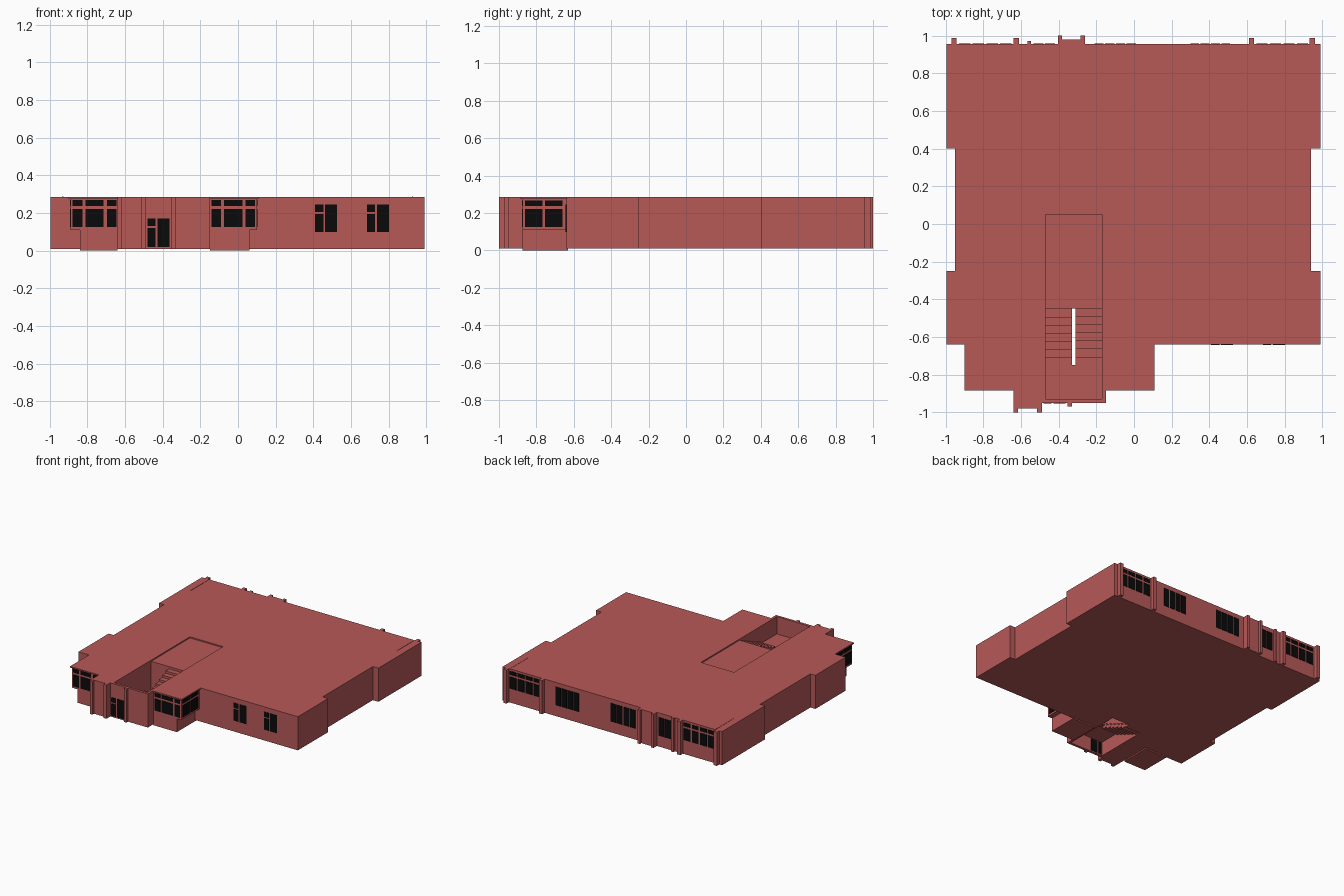
import bpy
import bmesh
from mathutils import Matrix, Vector

old = bpy.data.objects.get("Cube")
if old:
    bpy.data.objects.remove(old, do_unlink=True)


def material(name, rgb):
    m = bpy.data.materials.new(name)
    m.use_nodes = True
    m.diffuse_color = (*rgb, 1)
    m.node_tree.nodes["Principled BSDF"].inputs["Base Color"].default_value = (*rgb, 1)
    return m


RED = material("brick red", (0.47, 0.1, 0.097))
BLACK = material("window black", (0.003, 0.003, 0.003))
LOW, TOP = 0.01, 0.285


def finish(name, bm, mat):
    mesh = bpy.data.meshes.new(name)
    bm.to_mesh(mesh)
    bm.free()
    mesh.materials.append(mat)
    ob = bpy.data.objects.new(name, mesh)
    bpy.context.collection.objects.link(ob)
    return ob


def boxes(name, spans, mat=RED):
    """One object made of boxes, each given as x, y and z ranges."""
    bm = bmesh.new()
    for span in spans:
        size = [b - a for a, b in span]
        mid = Vector([(a + b) / 2 for a, b in span])
        bmesh.ops.create_cube(bm, size=1, matrix=Matrix.Translation(mid) @ Matrix.Diagonal((*size, 1)))
    return finish(name, bm, mat)


def window(name, wall, columns, rows, axis="y"):
    """Thin dark panes on a wall plane, split into columns and rows."""
    depth = (wall - 0.003, wall + 0.003)
    spans = []
    for c in columns:
        for r in rows:
            spans.append((c, depth, r) if axis == "y" else (depth, c, r))
    boxes(name, spans, BLACK)


def split(start, end, count, gap=0.012):
    w = (end - start - gap * (count - 1)) / count
    return [(start + i * (w + gap), start + i * (w + gap) + w) for i in range(count)]


# Main storey, extruded from its plan
plan = [(-0.995, -0.64), (-0.64, -0.64), (-0.64, -0.95), (-0.15, -0.95), (-0.15, -0.64),
        (0.99, -0.64), (0.99, -0.25), (0.94, -0.25), (0.94, 0.4), (0.99, 0.4),
        (0.99, 0.955), (-0.995, 0.955), (-0.995, 0.4), (-0.95, 0.4), (-0.95, -0.25), (-0.995, -0.25)]
bm = bmesh.new()
floor = bm.faces.new([bm.verts.new((x, y, LOW)) for x, y in plan])
risen = bmesh.ops.extrude_face_region(bm, geom=[floor])
bmesh.ops.translate(bm, verts=[v for v in risen["geom"] if isinstance(v, bmesh.types.BMVert)],
                    vec=(0, 0, TOP - LOW))
bmesh.ops.recalc_face_normals(bm, faces=bm.faces)
storey = finish("main_storey", bm, RED)

# Stairwell shaft and the shallow floor recess behind it
WELL = (-0.47, -0.17)
for name, y, z in (("stairwell_cutter", (-0.93, -0.45), (-0.1, 0.4)),
                   ("recess_cutter", (-0.5, 0.05), (0.275, 0.4))):
    cutter = boxes(name, [(WELL, y, z)])
    cutter.hide_render = True
    cutter.hide_viewport = True
    cutter.display_type = "WIRE"
    mod = storey.modifiers.new(name, "BOOLEAN")
    mod.operation = "DIFFERENCE"
    mod.solver = "EXACT"
    mod.object = cutter

# Two flights and the half landing
TREAD, RISE, STEPS = 0.043, 0.0185, 7
upper, lower = [], []
for i in range(STEPS):
    y = (-0.45 - TREAD * (i + 1), -0.45 - TREAD * i)
    z = 0.275 - RISE * (i + 1)
    upper.append(((-0.31, WELL[1]), y, (z - 0.03, z)))
    z = LOW + RISE * (i + 1)
    lower.append(((WELL[0], -0.33), y, (max(LOW, z - 0.03), z)))
boxes("upper_flight", upper)
boxes("lower_flight", lower)
boxes("half_landing", [(WELL, (-0.93, -0.75), (0.125, 0.143))])

# Corner bays: lower block, jutting upper block and thin roof
HIGH_ROWS = [(0.125, 0.222), (0.238, 0.268)]
bays = (("left_bay", (-0.15, 0.06), (-0.15, 0.10), (-0.15, 0.11),
         [(-0.14, -0.09), (-0.075, 0.025), (0.04, 0.09)], 0.10),
        ("right_bay", (-0.84, -0.64), (-0.89, -0.64), (-0.90, -0.64),
         [(-0.88, -0.825), (-0.81, -0.715), (-0.695, -0.645)], -0.89))
for name, base, body, roof, columns, side in bays:
    boxes(name + "_base", [(base, (-0.875, -0.63), (0, 0.11))])
    boxes(name, [(body, (-0.875, -0.63), (0.11, 0.276))])
    boxes(name + "_roof", [(roof, (-0.885, -0.63), (0.275, TOP))])
    window(name + "_front_window", -0.875, columns, HIGH_ROWS)
    window(name + "_side_window", side, split(-0.86, -0.66, 2), HIGH_ROWS, "x")

# Pilasters and projecting panels, front and back
WALL = (LOW, TOP)
boxes("front_pilasters", [((-0.64, -0.617), (-1, -0.94), WALL),
                          ((-0.515, -0.49), (-1, -0.94), WALL),
                          ((-0.617, -0.515), (-0.98, -0.94), WALL),
                          ((-0.352, -0.33), (-0.97, -0.94), WALL)])
boxes("back_pilasters", [((x, x + 0.028), (0.94, 0.988), WALL)
                         for x in (-0.97, -0.64, 0.61, 0.933)])
boxes("back_chimney_panel", [((-0.405, -0.383), (0.94, 1), WALL),
                             ((-0.283, -0.26), (0.94, 1), WALL),
                             ((-0.383, -0.283), (0.94, 0.98), WALL),
                             ((-0.567, -0.547), (0.94, 0.973), WALL)])

# Thin strips on the roof near the back corners
boxes("roof_strips", [((x, x + 0.007), (0.72, 0.94), (TOP - 0.005, TOP + 0.002)) for x in (-0.935, 0.923)])

# Front windows: a divided narrow leaf beside a tall leaf
for name, wall, x, bottom, top in (("entry_window", -0.95, -0.48, 0.02, 0.17),
                                   ("front_window_a", -0.64, 0.41, 0.1, 0.245),
                                   ("front_window_b", -0.64, 0.685, 0.1, 0.245)):
    window(name + "_narrow", wall, [(x, x + 0.043)], [(bottom, top - 0.05), (top - 0.04, top)])
    window(name + "_wide", wall, [(x + 0.053, x + 0.117)], [(bottom, top)])
window("entry_window_inside", -0.93, [(-0.465, -0.437), (-0.427, -0.365)], [(0.02, 0.12)])

# Back windows
window("back_left_corner_window", 0.955, split(0.65, 0.925, 4), HIGH_ROWS)
window("back_right_corner_window", 0.955, split(-0.93, -0.65, 4), HIGH_ROWS)
for name, start, end, count in (("back_window_a", 0.30, 0.51, 4),
                                ("back_window_b", -0.21, 0.01, 4),
                                ("back_window_c", -0.535, -0.42, 2)):
    window(name, 0.955, split(start, end, count, 0.008), [(0.1, 0.25)])
